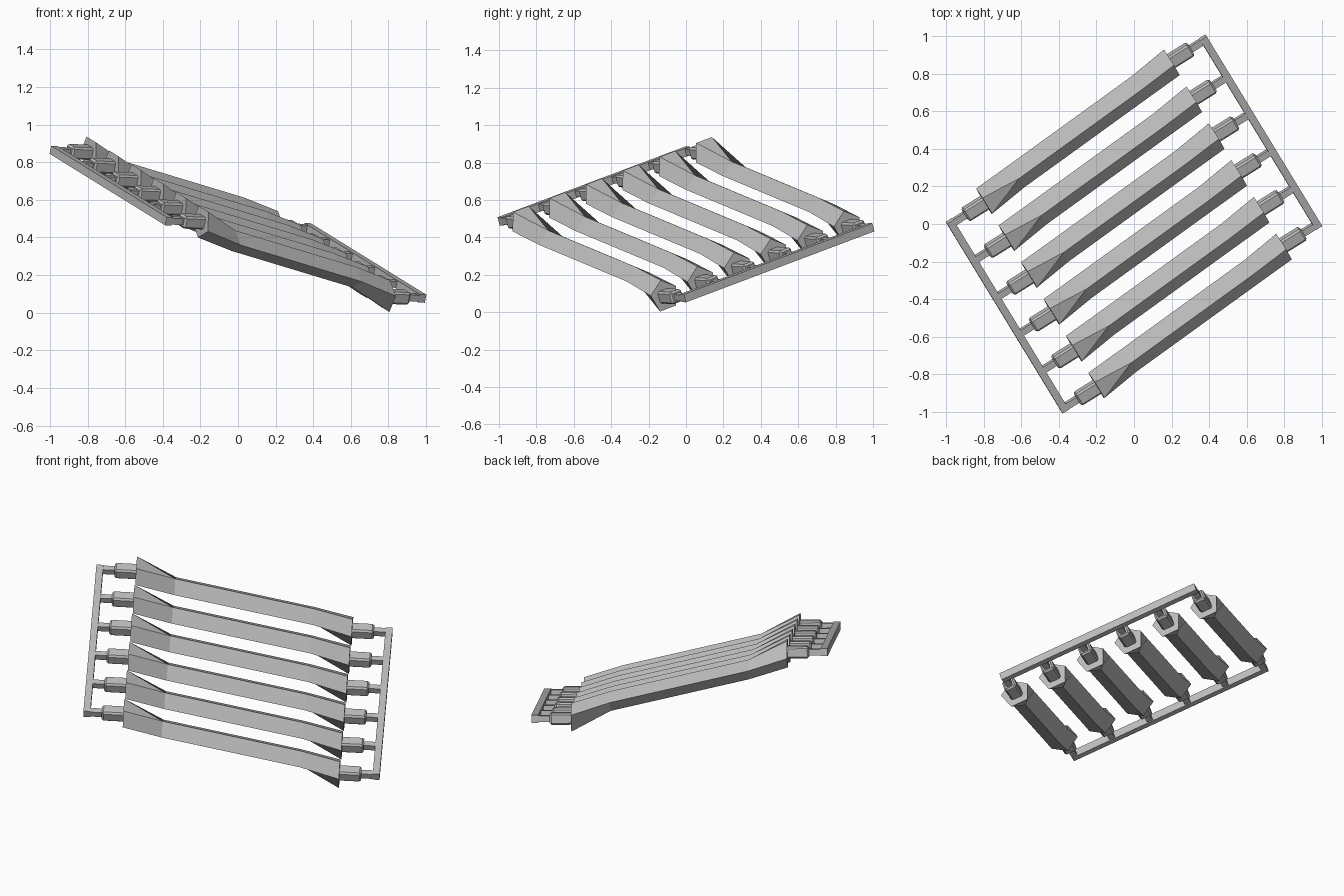
import bpy, bmesh, math
from mathutils import Matrix, Vector

cube = bpy.data.objects.get("Cube")
if cube:
    bpy.data.objects.remove(cube)

# One plain grey plastic
grey = bpy.data.materials.new("grey_plastic")
grey.use_nodes = True
colour = (0.5, 0.5, 0.5, 1)
grey.diffuse_color = colour
grey.node_tree.nodes["Principled BSDF"].inputs["Base Color"].default_value = colour

# Tilted frame: t runs along the bars, v along the rails, m is their upward normal
t_axis = Vector((0.847, 0.529, -0.034)).normalized()
v_axis = Vector((0.190, -0.243, 0.952)).cross(t_axis).normalized()
m_axis = t_axis.cross(v_axis)
frame = Matrix((t_axis, v_axis, m_axis)).transposed().to_4x4()
frame.translation = (0, 0, 0.47)

COUNT, SPACING = 6, 0.241
RAIL_T, RAIL_M = 0.836, 0.186     # rail offset from the centre
END_T, BEND_T, BEND_M = 0.625, 0.40, 0.088


def add_object(name, bm):
    bmesh.ops.recalc_face_normals(bm, faces=bm.faces)
    mesh = bpy.data.meshes.new(name)
    bm.to_mesh(mesh)
    bm.free()
    mesh.materials.append(grey)
    obj = bpy.data.objects.new(name, mesh)
    bpy.context.collection.objects.link(obj)
    obj.matrix_world = frame
    return obj


def add_box(name, centre, size, bevel=0):
    bm = bmesh.new()
    place = Matrix.Translation(centre) @ Matrix.Diagonal((*size, 1))
    bmesh.ops.create_cube(bm, size=1, matrix=place)
    if bevel:
        bmesh.ops.bevel(bm, geom=bm.edges[:], offset=bevel, segments=1, affect='EDGES')
    return add_object(name, bm)


def add_bar(name, v):
    """Diamond bar bent at both ends, flaring into pentagon end faces."""
    bm = bmesh.new()
    diamonds = []
    for s in (1, -1):
        # bend section: outward ridge, side, inward ridge, side
        diamond = [bm.verts.new((s * BEND_T, v + dv, s * (dm - BEND_M)))
                   for dv, dm in ((0, 0.057), (0.076, 0), (0, -0.057), (-0.076, 0))]
        # end section: pentagon with its flat edge on the outer side of the bend
        pentagon = []
        for i in range(5):
            a = math.radians(90 - 72 * i)
            pentagon.append(bm.verts.new((s * END_T, v + 0.088 * math.cos(a),
                                          s * (0.088 * math.sin(a) - RAIL_M))))
        top, right, low = diamond[0], diamond[1], diamond[2]
        left = diamond[3]
        peak, p_right, p_low_r, p_low_l, p_left = pentagon
        for face in ((top, right, p_right, peak), (right, low, p_low_r, p_right),
                     (low, p_low_l, p_low_r), (low, left, p_left, p_low_l),
                     (left, top, peak, p_left), pentagon):
            bm.faces.new(face)
        diamonds.append(diamond)
    # straight middle; the second end is upside down
    first = diamonds[0]
    second = [diamonds[1][i] for i in (2, 1, 0, 3)]
    for i in range(4):
        j = (i + 1) % 4
        bm.faces.new((first[i], first[j], second[j], second[i]))
    return add_object(name, bm)


# Bars with a plug and a thin runner at each end
for i in range(COUNT):
    v = (i - (COUNT - 1) / 2) * SPACING
    add_bar(f"bar_{i + 1}", v)
    for side, s in (("high", -1), ("low", 1)):
        m = -s * RAIL_M
        add_box(f"plug_{side}_{i + 1}", (s * 0.68, v, m), (0.14, 0.075, 0.068), 0.01)
        add_box(f"runner_{side}_{i + 1}", (s * 0.785, v, m), (0.09, 0.035, 0.035))

# Rails joining the runners
rail_length = (COUNT - 1) * SPACING + 0.035
for side, s in (("high", -1), ("low", 1)):
    add_box(f"rail_{side}", (s * RAIL_T, 0, -s * RAIL_M), (0.04, rail_length, 0.045))
